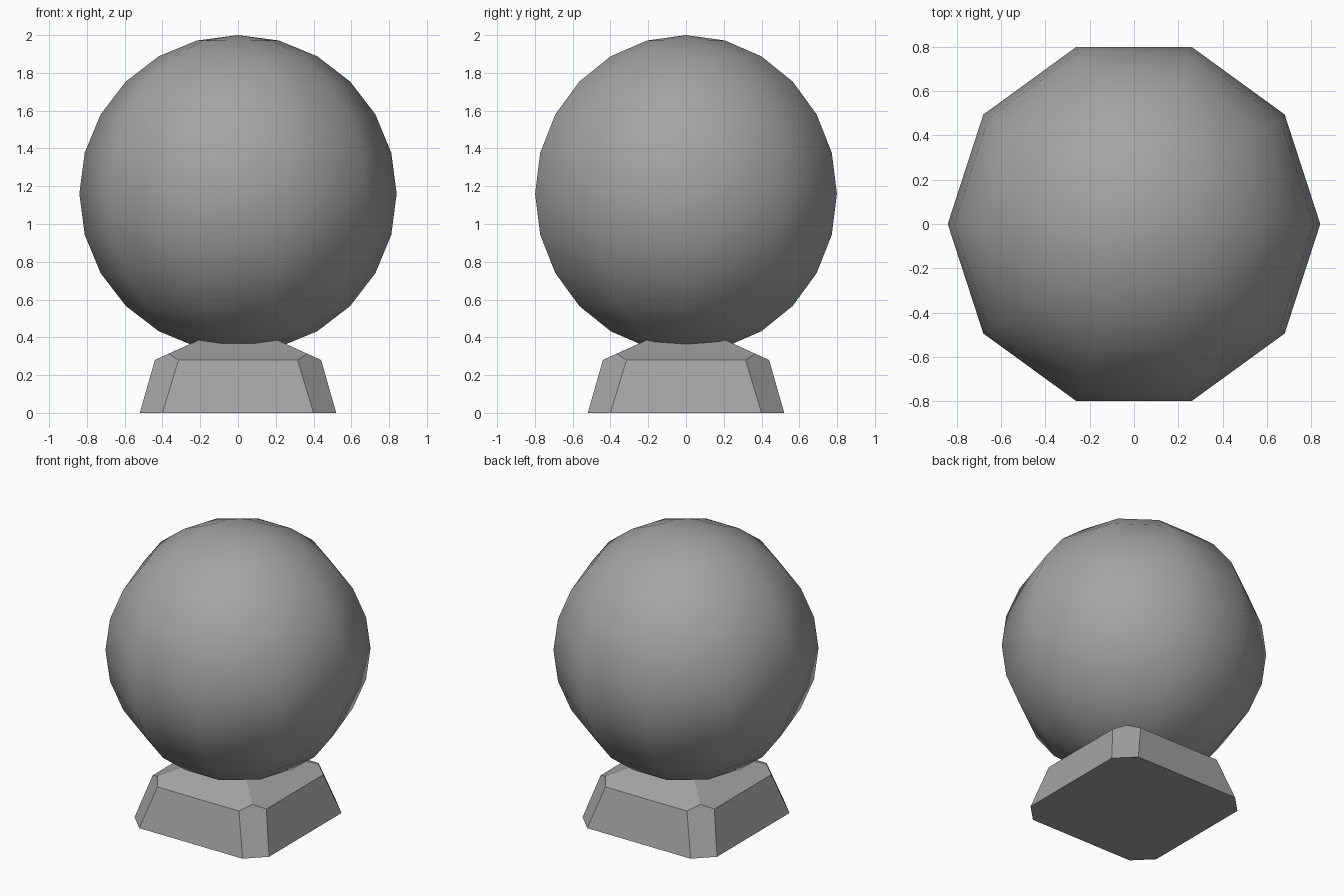
import bpy, bmesh
from math import sin, cos, pi
from mathutils import Vector

cube = bpy.data.objects.get("Cube")
if cube:
    bpy.data.objects.remove(cube, do_unlink=True)

grey = bpy.data.materials.new("grey")
grey.use_nodes = True
colour = (0.37, 0.37, 0.37, 1)
grey.diffuse_color = colour
grey.node_tree.nodes["Principled BSDF"].inputs["Base Color"].default_value = colour


def add_object(name, bm, smooth):
    bmesh.ops.recalc_face_normals(bm, faces=bm.faces)
    for face in bm.faces:
        face.smooth = smooth
    mesh = bpy.data.meshes.new(name)
    bm.to_mesh(mesh)
    bm.free()
    mesh.materials.append(grey)
    obj = bpy.data.objects.new(name, mesh)
    bpy.context.collection.objects.link(obj)
    return obj


# Globe: half circle spun into ten smooth-shaded segments
RADIUS, CENTRE, RINGS, SEGMENTS = 0.84, 1.16, 12, 10
bm = bmesh.new()
arc = [bm.verts.new((RADIUS * sin(pi * i / RINGS), 0, CENTRE + RADIUS * cos(pi * i / RINGS)))
       for i in range(RINGS + 1)]
edges = [bm.edges.new(pair) for pair in zip(arc, arc[1:])]
bmesh.ops.spin(bm, geom=arc + edges, cent=(0, 0, 0), axis=(0, 0, 1),
               angle=2 * pi, steps=SEGMENTS, use_duplicate=False)
bmesh.ops.remove_doubles(bm, verts=bm.verts, dist=0.001)
add_object("globe", bm, True)

# Pedestal: tapered square with chamfered corners and a hipped top running into the globe
corner = [(0.40, 0.52, 0), (0.52, 0.40, 0),
          (0.315, 0.44, 0.28), (0.44, 0.315, 0.28),
          (0.367, 0.367, 0.313), (0.15, 0.15, 0.412)]
bm = bmesh.new()
for sx in (-1, 1):
    for sy in (-1, 1):
        for x, y, z in corner:
            bm.verts.new(Vector((sx * x, sy * y, z)))
bmesh.ops.convex_hull(bm, input=bm.verts)
bmesh.ops.dissolve_limit(bm, angle_limit=0.06, verts=bm.verts, edges=bm.edges)
add_object("pedestal", bm, False)
